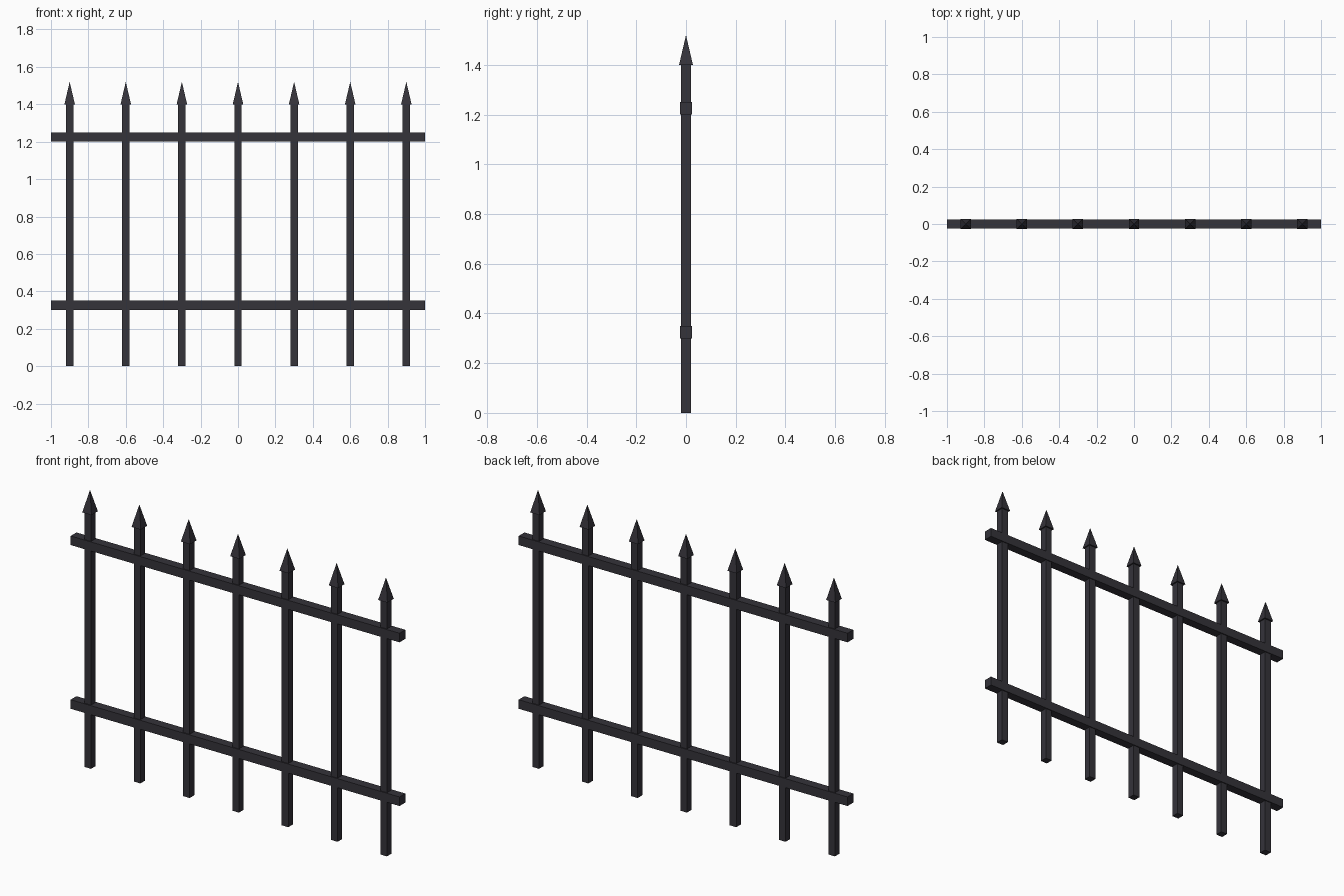
import bpy
import math

cube = bpy.data.objects.get("Cube")
if cube:
    bpy.data.objects.remove(cube, do_unlink=True)

# Dark wrought iron
iron = bpy.data.materials.new("dark_iron")
iron.use_nodes = True
colour = (0.035, 0.033, 0.042, 1)
iron.diffuse_color = colour
iron.node_tree.nodes["Principled BSDF"].inputs["Base Color"].default_value = colour


def finish(name):
    obj = bpy.context.object
    obj.name = name
    obj.data.materials.clear()
    obj.data.materials.append(iron)
    bpy.ops.object.transform_apply(location=False, rotation=True, scale=True)


def box(name, centre, size):
    bpy.ops.mesh.primitive_cube_add(size=1, location=centre)
    bpy.context.object.scale = size
    finish(name)


def spike(name, x, bottom, top, width):
    bpy.ops.mesh.primitive_cone_add(
        vertices=4, radius1=width / math.sqrt(2), radius2=0, depth=top - bottom,
        location=(x, 0, (bottom + top) / 2), rotation=(0, 0, math.pi / 4))
    finish(name)


POST_TOP = 1.40

# Seven square pickets with pointed heads
for i in range(7):
    x = (i - 3) * 0.3
    box(f"picket_{i + 1}", (x, 0, POST_TOP / 2), (0.04, 0.04, POST_TOP))
    spike(f"spearhead_{i + 1}", x, POST_TOP, 1.52, 0.056)

# Horizontal rails
for name, z in (("lower_rail", 0.325), ("upper_rail", 1.225)):
    box(name, (0, 0, z), (2, 0.05, 0.05))
